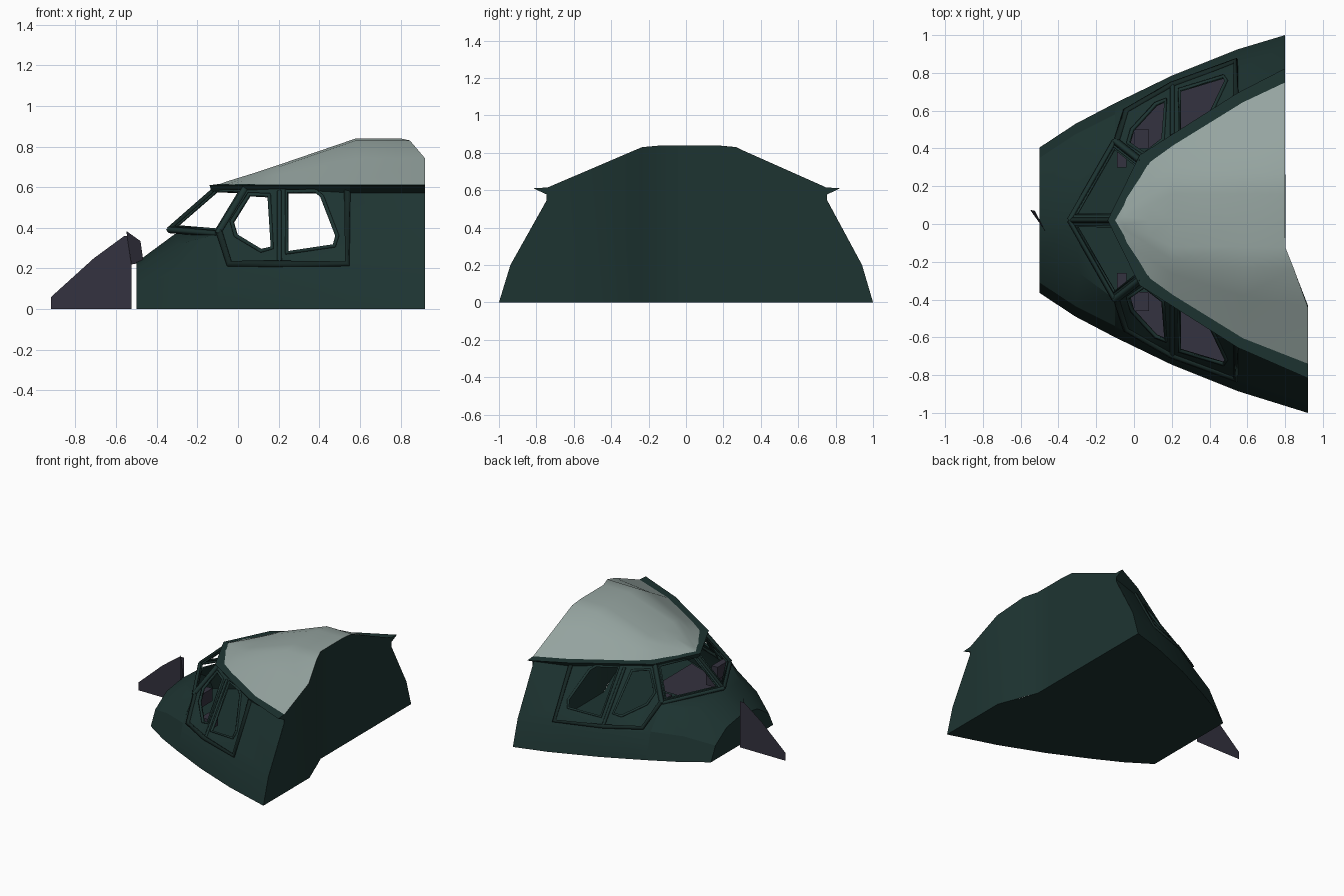
import bpy, bmesh, math
from mathutils import Vector

if "Cube" in bpy.data.objects:
    bpy.data.objects.remove(bpy.data.objects["Cube"])

CENTRE = 0.02   # the cabin's own centre line in y
BACK = 0.86     # nominal station of the stepped rear bulkhead


def material(name, rgb):
    m = bpy.data.materials.new(name)
    m.use_nodes = True
    m.diffuse_color = (*rgb, 1)
    m.node_tree.nodes["Principled BSDF"].inputs["Base Color"].default_value = (*rgb, 1)
    return m


GREEN = material("hull green", (0.0125, 0.034, 0.031))
DARK = material("dark frame green", (0.008, 0.020, 0.018))
GREY = material("roof grey", (0.30, 0.37, 0.35))
PURPLE = material("interior purple", (0.034, 0.032, 0.050))


def place(s, x, h, z):
    """Station x, half width h, height z on side s; rear points follow the step."""
    y = CENTRE + s * h
    if x >= BACK:
        y = CENTRE + s * h * (1 - 0.02 * s)
        x = 0.80 + 0.12 * min(1, max(0, (-0.12 - y) / 0.30))
    return Vector((x, y, z))


def build(name, mat, faces, smooth=False):
    bm = bmesh.new()
    for pts in faces:
        clean = [p for i, p in enumerate(pts) if (p - pts[i - 1]).length > 1e-5]
        if len(clean) > 2:
            bm.faces.new([bm.verts.new(p) for p in clean])
    bmesh.ops.remove_doubles(bm, verts=bm.verts, dist=1e-4)
    bmesh.ops.recalc_face_normals(bm, faces=bm.faces)
    me = bpy.data.meshes.new(name)
    bm.to_mesh(me)
    bm.free()
    me.materials.append(mat)
    ob = bpy.data.objects.new(name, me)
    bpy.context.collection.objects.link(ob)
    if smooth:
        bpy.ops.object.select_all(action='DESELECT')
        bpy.context.view_layer.objects.active = ob
        ob.select_set(True)
        bpy.ops.object.shade_smooth_by_angle(angle=math.radians(25))


def loft(rows, closed=False):
    out = []
    for a, b in zip(rows, rows[1:]):
        n = len(a)
        for i in range(n if closed else n - 1):
            j = (i + 1) % n
            out.append([a[i], a[j], b[j], b[i]])
    return out


def both(rows, closed=False):
    return [f for s in (1, -1)
            for f in loft([[place(s, *p) for p in r] for r in rows], closed)]


def tube(name, mat, pts, radius, cyclic=False):
    """Four-sided bar along a path."""
    cu = bpy.data.curves.new(name, 'CURVE')
    cu.dimensions = '3D'
    cu.bevel_depth = radius
    cu.bevel_resolution = 0
    cu.use_fill_caps = True
    sp = cu.splines.new('POLY')
    sp.points.add(len(pts) - 1)
    for q, p in zip(sp.points, pts):
        q.co = (*p, 1)
    sp.use_cyclic_u = cyclic
    cu.materials.append(mat)
    ob = bpy.data.objects.new(name, cu)
    bpy.context.collection.objects.link(ob)
    bpy.ops.object.select_all(action='DESELECT')
    bpy.context.view_layer.objects.active = ob
    ob.select_set(True)
    bpy.ops.object.convert(target='MESH')


def interp(table, x):
    for (x0, v0), (x1, v1) in zip(table, table[1:]):
        if x <= x1:
            return v0 + (v1 - v0) * (x - x0) / (x1 - x0)
    return table[-1][1]


SILL = [(-0.1, 0.56), (0.2, 0.73), (0.55, 0.855), (BACK, 0.94)]
EAVE = [(-0.1, 0.22), (0.04, 0.31), (0.2, 0.43), (0.55, 0.625), (BACK, 0.72)]
BASE = [(-0.5, 0.385), (-0.31, 0.51), (-0.1, 0.62), (0.2, 0.765), (0.55, 0.905), (BACK, 1.0)]


def wall(s, x, z):
    t = (z - 0.2) / 0.4
    return place(s, x, interp(SILL, x) * (1 - t) + interp(EAVE, x) * t, z)


# Nose deck, ending along the windscreen sill
nose = [[(-0.5, 0.385, 0), (-0.5, 0.33, 0.11), (-0.5, 0.19, 0.20), (-0.5, 0, 0.23)],
        [(-0.31, 0.51, 0), (-0.31, 0.455, 0.18), (-0.29, 0.28, 0.32), (-0.31, 0, 0.37)],
        [(-0.1, 0.62, 0), (-0.1, 0.56, 0.2), (-0.1, 0.42, 0.37), (-0.1, 0.42, 0.37)]]
build("nose_deck", GREEN, both(nose), True)
build("nose_cap", GREEN, [[place(1, *p) for p in nose[0]] +
                          [place(-1, *p) for p in reversed(nose[0][:-1])]])

# Side walls: lower skirt, plain rear part and window panels joined to their openings
front_hole = [(-0.03, 0.43), (0.055, 0.565), (0.155, 0.56), (0.17, 0.30), (0.115, 0.285), (-0.01, 0.36)]
front_edge = [(-0.1, 0.37), (0.04, 0.6), (0.2, 0.6), (0.2, 0.2), (0.0, 0.2), (-0.1, 0.2)]
rear_hole = [(0.24, 0.58), (0.385, 0.58), (0.415, 0.555), (0.49, 0.36), (0.475, 0.31), (0.24, 0.275)]
rear_edge = [(0.2, 0.6), (0.5, 0.6), (0.55, 0.6), (0.55, 0.3), (0.55, 0.2), (0.2, 0.2)]
screen = [Vector(p) for p in ((-0.34, 0, 0.39), (-0.1, 0, 0.6), (0.04, 0.31, 0.6), (-0.1, 0.42, 0.37))]
screen_mid = sum(screen, Vector()) / 4
screen_hole = [p.lerp(screen_mid, 0.17) for p in screen]

shell = both([[(x, interp(BASE, x), 0), (x, interp(SILL, x), 0.2)] for x in (-0.1, 0.2, 0.55, BACK)])
for s, side in ((1, "left"), (-1, "right")):
    shell.append([wall(s, *p) for p in ((0.55, 0.2), (BACK, 0.2), (BACK, 0.6), (0.55, 0.6), (0.55, 0.3))])
    for label, edge, hole in (("front", front_edge, front_hole), ("rear", rear_edge, rear_hole)):
        opening = [wall(s, *p) for p in hole]
        shell += loft([[wall(s, *p) for p in edge], opening], True)
        tube(f"{side}_{label}_window_trim", GREEN, opening, 0.012, True)
    outer = [place(s, *p) for p in screen]
    inner = [place(s, *p) for p in screen_hole]
    build(f"{side}_windscreen_panel", GREEN, loft([outer, inner], True))
    tube(f"{side}_windscreen_trim", GREEN, inner, 0.009, True)
    tube(f"{side}_windscreen_sill", GREEN, [outer[0], outer[3]], 0.016)
    tube(f"{side}_windscreen_post", GREEN, [outer[3], outer[2]], 0.02)
    # Dark surround and post between the side windows
    tube(f"{side}_window_surround", DARK,
         [wall(s, *p) for p in ((-0.09, 0.38), (-0.04, 0.22), (0.2, 0.22), (0.54, 0.22), (0.54, 0.58))], 0.02)
    tube(f"{side}_window_divider", GREEN, [wall(s, 0.205, 0.22), wall(s, 0.205, 0.58)], 0.014)
    # Cabin consoles
    for label, x, h, z, size in (("console", 0.04, 0.43, 0.20, (0.04, 0.05, 0.04)),
                                 ("pillar_box", -0.065, 0.35, 0.33, (0.025, 0.07, 0.05))):
        bpy.ops.mesh.primitive_cube_add(size=2, location=place(s, x, h, z))
        ob = bpy.context.object
        ob.name = f"{side}_{label}"
        ob.scale = size
        ob.data.materials.append(PURPLE)
build("side_walls", GREEN, shell, True)
tube("windscreen_centre_post", DARK, [place(1, *screen[0]), place(1, *screen[1])], 0.014)

# Faceted roof: eave, mid slope, shoulder, crest, centre line
roof = [[(-0.1, 0, 0.612)] * 5]
for x, edge, shoulder, crest, top in ((-0.05, 0.11, 0.05, 0.02, 0.63), (0.08, 0.31, 0.13, 0.08, 0.67),
                                      (0.2, 0.395, 0.21, 0.14, 0.71), (0.58, 0.63, 0.25, 0.14, 0.84),
                                      (BACK, 0.75, 0.25, 0.14, 0.84)):
    edge_z, shoulder_z = 0.612, top - 0.01
    roof.append([(x, edge, edge_z),
                 (x, edge + (shoulder - edge) * 0.6, edge_z + (shoulder_z - edge_z) * 0.6),
                 (x, shoulder, shoulder_z), (x, crest, top), (x, 0, top)])
build("roof", GREY, both(roof), True)

# Eave rail running round the roof edge
rail = [[(-0.1, 0, 0.615), (-0.14, 0, 0.61), (-0.13, 0, 0.575)],
        [(0.07, 0.29, 0.615), (0.03, 0.345, 0.61), (0.05, 0.31, 0.57)],
        [(0.55, 0.59, 0.615), (0.55, 0.675, 0.61), (0.55, 0.64, 0.57)],
        [(BACK, 0.735, 0.615), (BACK, 0.82, 0.61), (BACK, 0.735, 0.57)]]
build("eave_rail", GREEN, both(rail, True) +
      [[place(s, *p) for p in rail[-1]] for s in (1, -1)])

# Stepped rear bulkhead
profile = [(1.0, 0), (0.94, 0.2), (0.735, 0.57)] + [p[1:] for p in roof[-1]]
build("rear_bulkhead", GREEN, both([[(BACK, h, z), (BACK, h, 0)] for h, z in profile]), True)

# Flat underside, with lining strips on the floor beside the walls
port = [place(1, x, h, 0) for x, h in BASE]
starboard = [place(-1, x, h, 0) for x, h in BASE]
step = [place(-1, BACK, h, 0) for h in (0.14, 0.44)]
build("underside", GREEN, [port + step + starboard[::-1]])
build("floor_lining", PURPLE, both([[(x, 0.38, 0.012), (x, interp(BASE, x) * 0.97, 0.012)]
                                    for x in (-0.06, 0.2, 0.55)]))

# Nose fin with an angled flap
fin = [(-0.92, 0), (-0.92, 0.06), (-0.71, 0.25), (-0.56, 0.36), (-0.525, 0.36), (-0.525, 0)]
build("nose_fin", PURPLE, [[Vector((x, 0.08, z)) for x, z in fin]])
flap = [(-0.55, 0.075, 0.385), (-0.48, -0.02, 0.335), (-0.465, -0.045, 0.23), (-0.525, 0.07, 0.22)]
build("fin_flap", PURPLE, [[Vector(p) for p in flap]])
